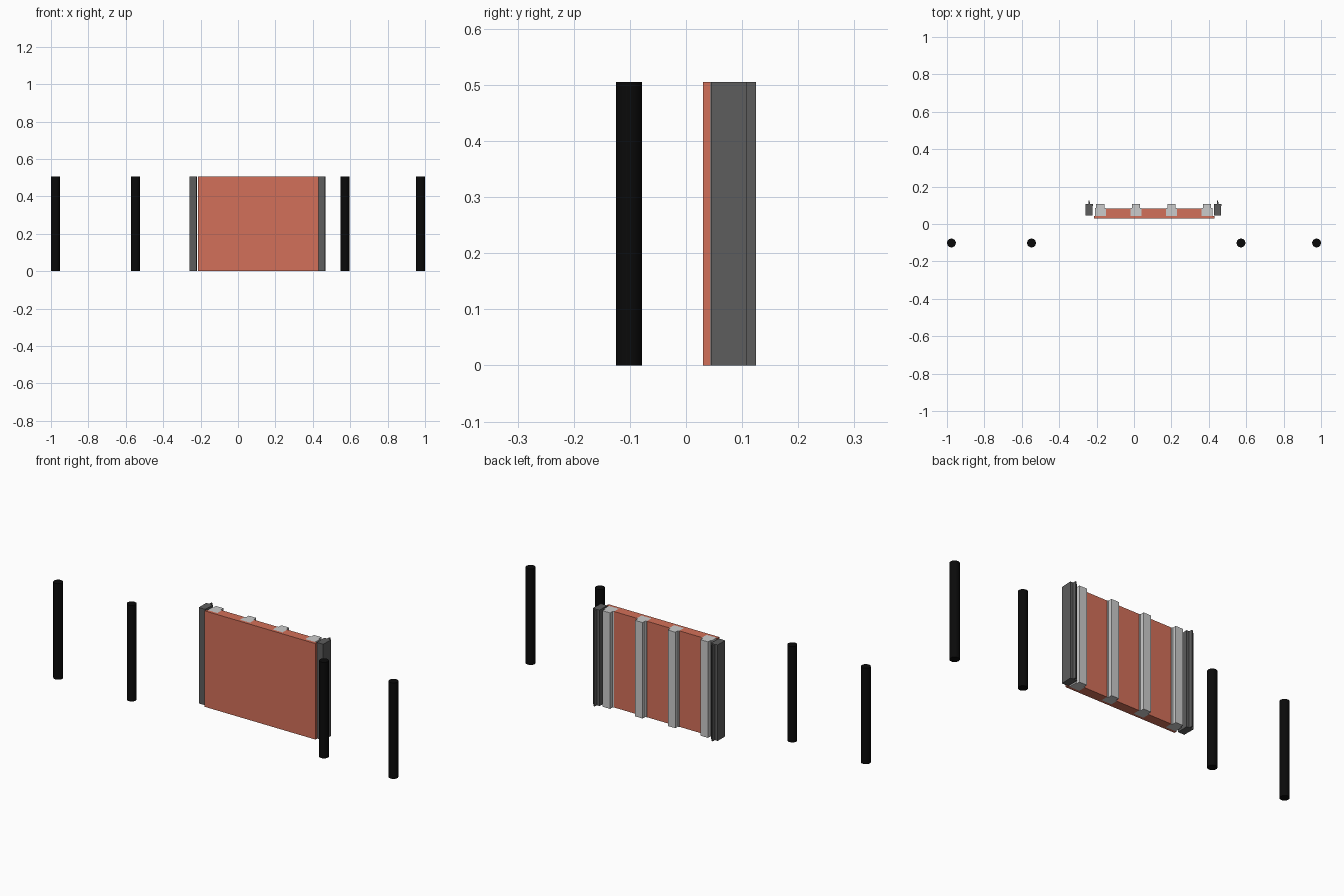
import bpy, bmesh

if "Cube" in bpy.data.objects:
    bpy.data.objects.remove(bpy.data.objects["Cube"])

H = 0.505  # common height of every extrusion


def material(name, rgb):
    m = bpy.data.materials.new(name)
    m.diffuse_color = (*rgb, 1)
    m.use_nodes = True
    m.node_tree.nodes["Principled BSDF"].inputs["Base Color"].default_value = m.diffuse_color
    return m


RED = material("terracotta", (0.65, 0.16, 0.1))
DARK = material("dark_grey", (0.11, 0.11, 0.11))
BLACK = material("black", (0.003, 0.003, 0.003))


def extrude_profile(name, pts, mat=None):
    """Stand a closed xy profile on the floor and extrude it to full height."""
    bm = bmesh.new()
    face = bm.faces.new([bm.verts.new((x, y, 0)) for x, y in pts])
    res = bmesh.ops.extrude_face_region(bm, geom=[face])
    top = [v for v in res["geom"] if isinstance(v, bmesh.types.BMVert)]
    bmesh.ops.translate(bm, verts=top, vec=(0, 0, H))
    bmesh.ops.recalc_face_normals(bm, faces=bm.faces[:])
    me = bpy.data.meshes.new(name)
    bm.to_mesh(me)
    bm.free()
    ob = bpy.data.objects.new(name, me)
    bpy.context.collection.objects.link(ob)
    if mat:
        me.materials.append(mat)
    return ob


def slab(name, x0, x1, y0, y1, mat=None):
    return extrude_profile(name, [(x0, y0), (x1, y0), (x1, y1), (x0, y1)], mat)


# Front panel sheet
slab("front_panel", -0.215, 0.43, 0.03, 0.044, RED)

# Vertical studs standing proud of the panel back, stepped in section
studs = [-0.18, 0.01, 0.2, 0.39]
for x in studs:
    extrude_profile("stud", [(x - 0.029, 0.044), (x + 0.029, 0.044),
                             (x + 0.029, 0.085), (x + 0.022, 0.085),
                             (x + 0.022, 0.106), (x - 0.022, 0.106),
                             (x - 0.022, 0.085), (x - 0.029, 0.085)])

# Panel infill between neighbouring studs
for a, b in zip(studs, studs[1:]):
    slab("panel_infill", a + 0.029, b - 0.029, 0.044, 0.082, RED)

# End posts with a thin rear fin
for name, x in (("left_end_post", -0.24), ("right_end_post", 0.447)):
    extrude_profile(name, [(x - 0.02, 0.045), (x + 0.017, 0.045),
                           (x + 0.02, 0.108), (x + 0.004, 0.108),
                           (x + 0.003, 0.125), (x - 0.003, 0.125),
                           (x - 0.004, 0.108), (x - 0.02, 0.108)], DARK)

# Free-standing round posts
for x in (-0.976, -0.548, 0.572, 0.976):
    bpy.ops.mesh.primitive_cylinder_add(vertices=24, radius=0.0235, depth=H,
                                        location=(x, -0.1015, H / 2))
    ob = bpy.context.object
    ob.name = "round_post"
    ob.data.materials.append(BLACK)
    bpy.ops.object.shade_smooth_by_angle()
